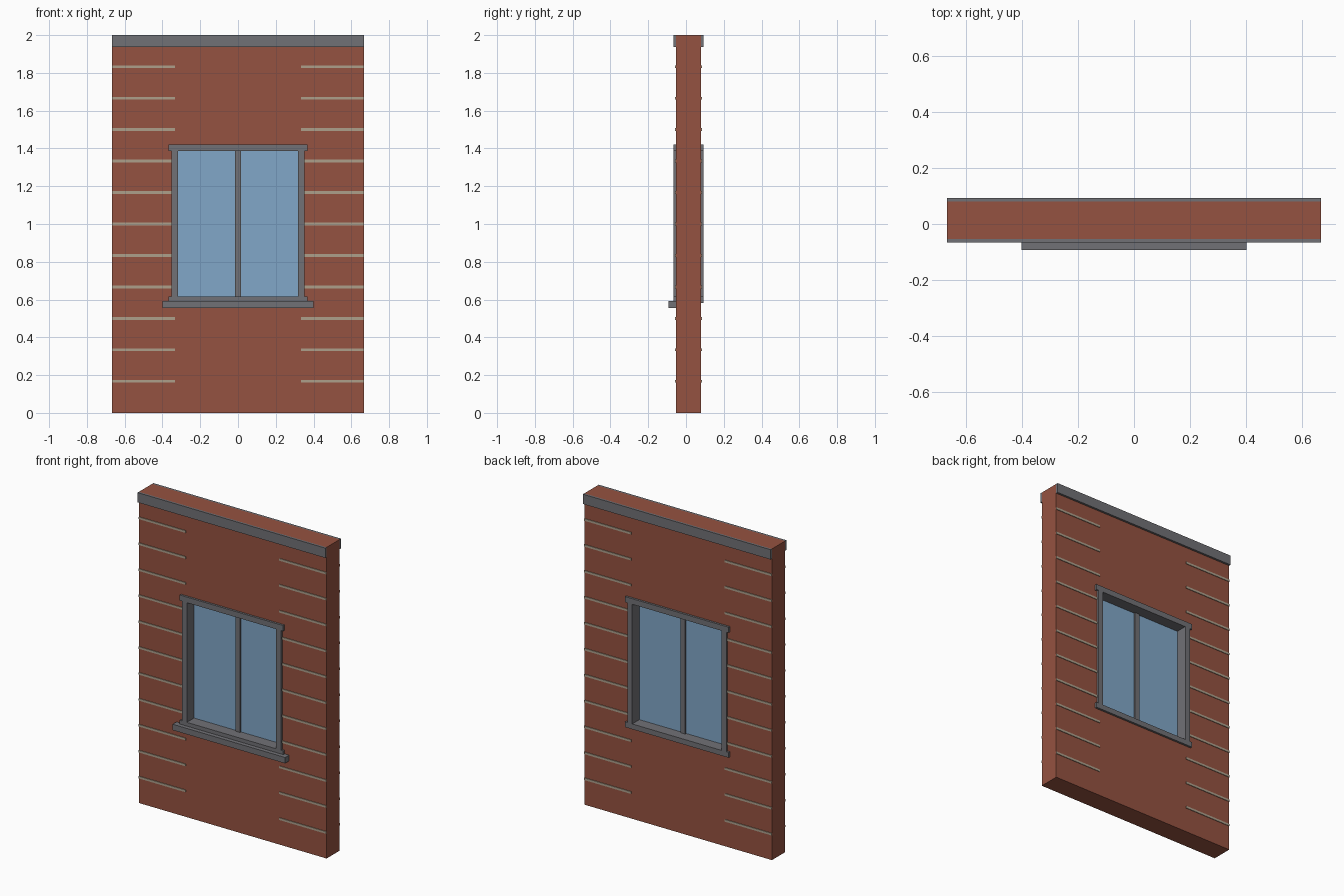
import bpy
import bmesh

default = bpy.data.objects.get("Cube")
if default:
    bpy.data.objects.remove(default, do_unlink=True)


def material(name, rgb):
    mat = bpy.data.materials.new(name)
    mat.use_nodes = True
    color = (*rgb, 1.0)
    mat.diffuse_color = color
    mat.node_tree.nodes["Principled BSDF"].inputs["Base Color"].default_value = color
    return mat


BRICK = material("brick red", (0.30, 0.085, 0.052))
STONE = material("trim grey", (0.165, 0.165, 0.18))
MORTAR = material("mortar beige", (0.42, 0.35, 0.26))
GLASS = material("glass blue", (0.22, 0.39, 0.58))


def finish(name, bm, mat):
    bmesh.ops.recalc_face_normals(bm, faces=bm.faces)
    mesh = bpy.data.meshes.new(name)
    bm.to_mesh(mesh)
    bm.free()
    mesh.materials.append(mat)
    obj = bpy.data.objects.new(name, mesh)
    bpy.context.collection.objects.link(obj)
    return obj


def box(name, xs, ys, zs, mat):
    bm = bmesh.new()
    bmesh.ops.create_cube(bm, size=1)
    for v in bm.verts:
        v.co = [a + (c + 0.5) * (b - a) for c, (a, b) in zip(v.co, (xs, ys, zs))]
    return finish(name, bm, mat)


def pierced_wall(name, outer, inner, ys, mat):
    """Rectangular wall with a rectangular opening through it."""
    bm = bmesh.new()
    loops = []
    for half, low, high in (outer, inner):
        corners = [(-half, low), (half, low), (half, high), (-half, high)]
        loops.append([bm.verts.new((x, ys[0], z)) for x, z in corners])
    out, hole = loops
    faces = [bm.faces.new((out[i], out[(i + 1) % 4], hole[(i + 1) % 4], hole[i]))
             for i in range(4)]
    new = bmesh.ops.extrude_face_region(bm, geom=faces, use_keep_orig=True)["geom"]
    for v in new:
        if isinstance(v, bmesh.types.BMVert):
            v.co.y = ys[1]
    return finish(name, bm, mat)


HALF = 0.667
FRONT, BACK = -0.053, 0.08
MID = (FRONT + BACK) / 2
TRIM = (FRONT - 0.0135, BACK + 0.0135)

# Brick wall with window opening
pierced_wall("wall", (HALF, 0, 2), (0.333, 0.6, 1.4), (FRONT, BACK), BRICK)

# Coping bands and mortar courses on both faces
for side, face, out, proud in (("front", FRONT, TRIM[0], -0.004),
                               ("back", BACK, TRIM[1], 0.004)):
    box(f"coping_{side}", (-HALF, HALF), sorted((face, out)), (1.937, 2), STONE)
    for i in range(1, 12):
        z = i / 6
        for label, xs in (("right", (-HALF, -0.333)), ("left", (0.333, HALF))):
            box(f"mortar_{side}_{label}_{i}", xs, sorted((face, face + proud)),
                (z - 0.007, z + 0.007), MORTAR)

# Window frame running through the wall
for label, xs in (("right", (-0.352, -0.317)), ("left", (0.317, 0.352))):
    box(f"window_jamb_{label}", xs, TRIM, (0.617, 1.386), STONE)
box("window_head", (-0.368, 0.368), TRIM, (1.386, 1.422), STONE)
box("window_bottom_rail", (-0.368, 0.368), TRIM, (0.583, 0.617), STONE)

# Projecting front sill
box("window_sill", (-0.4, 0.4), (-0.093, FRONT), (0.555, 0.593), STONE)

# Glazing and centre bar
box("window_glass", (-0.317, 0.317), (MID - 0.007, MID + 0.007), (0.617, 1.386), GLASS)
box("window_mullion", (-0.016, 0.016), (MID - 0.017, MID + 0.017), (0.617, 1.386), STONE)
